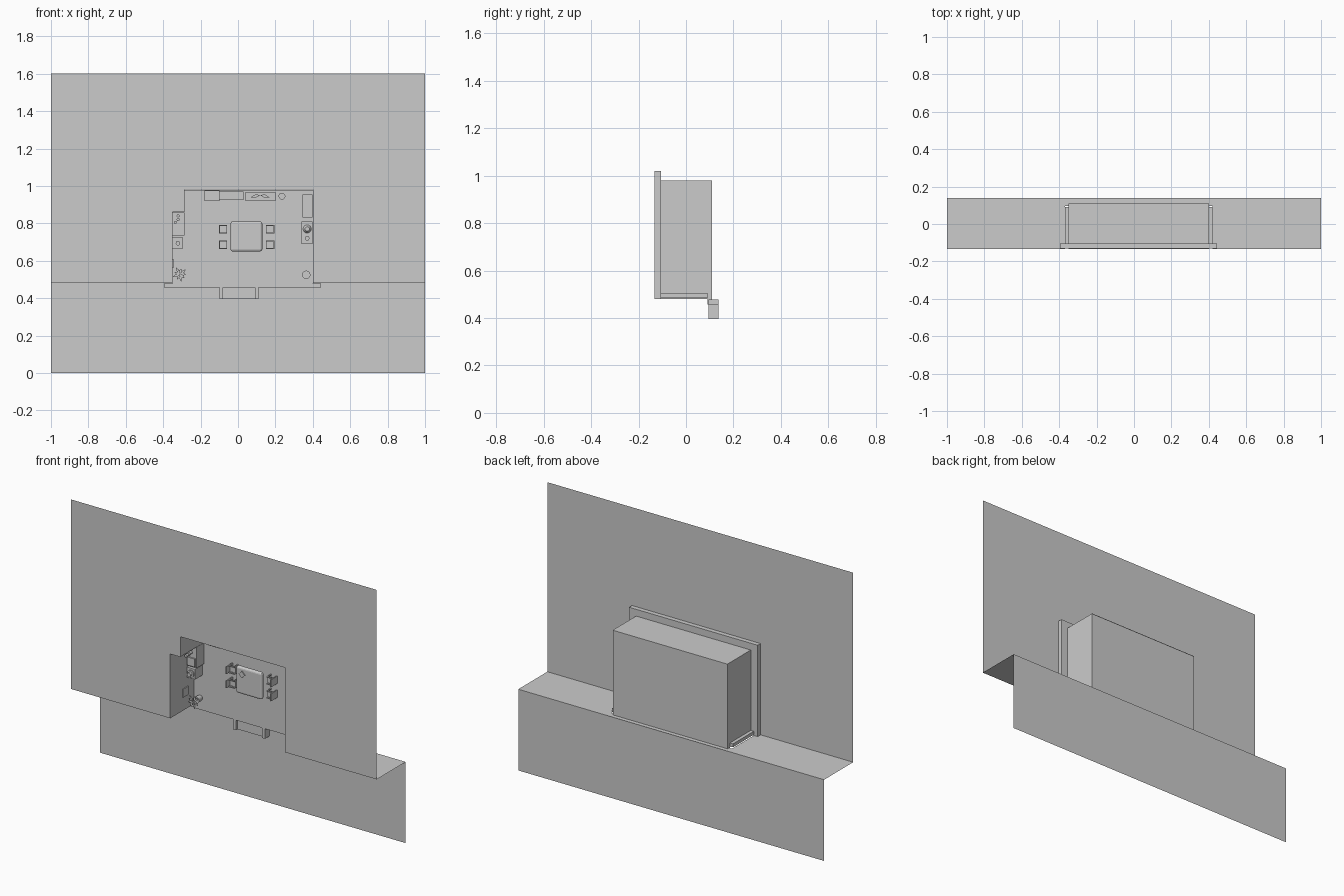
import bpy, bmesh, math
from mathutils import Matrix

cube = bpy.data.objects.get("Cube")
if cube:
    bpy.data.objects.remove(cube, do_unlink=True)

grey = bpy.data.materials.new("plain_grey")
grey.use_nodes = True
COLOUR = (0.6, 0.6, 0.6, 1)
grey.diffuse_color = COLOUR
grey.node_tree.nodes["Principled BSDF"].inputs["Base Color"].default_value = COLOUR

FLOOR = 0.09      # room floor surface; furniture rises from here towards -y
FRONT = -0.133    # plane of the upper sheet
BACK = 0.138      # plane of the lower sheet


def finish(name, bm, smooth=False):
    bmesh.ops.recalc_face_normals(bm, faces=bm.faces[:])
    mesh = bpy.data.meshes.new(name)
    bm.to_mesh(mesh)
    bm.free()
    mesh.materials.append(grey)
    ob = bpy.data.objects.new(name, mesh)
    bpy.context.collection.objects.link(ob)
    if smooth:
        bpy.context.view_layer.objects.active = ob
        ob.select_set(True)
        bpy.ops.object.shade_smooth_by_angle()
        ob.select_set(False)
    return ob


def prism(name, outline, y0, y1=None):
    """Outline in x, z; a flat sheet at y0, or a solid from y0 to y1."""
    bm = bmesh.new()
    face = bm.faces.new([bm.verts.new((x, y0, z)) for x, z in outline])
    if y1 is not None:
        out = bmesh.ops.extrude_face_region(bm, geom=[face], use_keep_orig=True)
        for v in out["geom"]:
            if isinstance(v, bmesh.types.BMVert):
                v.co.y = y1
    return finish(name, bm)


def box(name, x0, x1, z0, z1, y0, y1):
    return prism(name, [(x0, z0), (x1, z0), (x1, z1), (x0, z1)], y0, y1)


def disc(name, x, z, r, y0, y1, r2=None, sides=24):
    """Round part standing on the floor."""
    bm = bmesh.new()
    m = Matrix.Translation((x, (y0 + y1) / 2, z)) @ Matrix.Rotation(math.pi / 2, 4, "X")
    bmesh.ops.create_cone(bm, cap_ends=True, segments=sides, radius1=r,
                          radius2=r if r2 is None else r2, depth=abs(y1 - y0), matrix=m)
    return finish(name, bm, True)


def ribbon(name, path, y0, y1):
    """Open thin wall following a path in x, z."""
    bm = bmesh.new()
    rows = [(bm.verts.new((x, y0, z)), bm.verts.new((x, y1, z))) for x, z in path]
    for a, b in zip(rows, rows[1:]):
        bm.faces.new((a[0], b[0], b[1], a[1]))
    return finish(name, bm)


# Stepped ground sheets with an opening for the room
L, R, BOTTOM, TOP = -0.35, 0.40, 0.48, 0.98
prism("upper_sheet", [(-1, BOTTOM), (L, BOTTOM), (L, 0.86), (-0.285, 0.86), (-0.285, TOP),
                      (R, TOP), (R, BOTTOM), (1, BOTTOM), (1, 1.6), (-1, 1.6)], FRONT)
prism("lower_sheet", [(-1, 0), (1, 0), (1, BOTTOM), (-1, BOTTOM)], BACK)
for side, xa, xb in (("right", -1, -0.37), ("left", 0.42, 1)):
    ribbon(side + "_shelf", [(xa, BOTTOM), (xb, BOTTOM)], FRONT, 0.095)
    ribbon(side + "_shelf_edge", [(xa, BOTTOM), (xb, BOTTOM)], 0.095, BACK)

# Room shell
box("floor_slab", L, R, 0.457, TOP - 0.002, FLOOR, 0.11)
ribbon("room_walls", [(L, BOTTOM), (L, TOP), (R, TOP), (R, BOTTOM)], FRONT, 0.11)
box("corner_pier", L, -0.285, 0.86, TOP, FRONT + 0.001, FLOOR)
prism("wall_cap", [(-0.395, BOTTOM), (L, BOTTOM), (L, TOP), (R, TOP), (R, BOTTOM),
                   (0.445, BOTTOM), (0.445, 1.02), (-0.395, 1.02)], FRONT + 0.001, -0.105)
for x0, x1 in ((-0.37, L), (R, 0.42)):
    box("wall_foot", x0, x1, 0.485, 0.505, -0.105, FLOOR)

# Low front walls, doorway stubs and doorstep
for end, x0, x1, s0, s1 in (("right", -0.395, -0.08, -0.1, -0.08),
                            ("left", 0.09, 0.445, 0.09, 0.11)):
    box(end + "_low_wall", x0, x1, 0.457, 0.478, 0.095, BACK)
    box(end + "_door_stub", s0, s1, 0.395, 0.457, 0.095, BACK)
box("doorstep", -0.08, 0.09, 0.395, 0.478, 0.11, BACK)

# Dining table
table = box("table_top", -0.04, 0.13, 0.65, 0.81, 0.035, 0.06)
bevel = table.modifiers.new("round_corners", "BEVEL")
bevel.width, bevel.segments = 0.012, 3
disc("table_leg", 0.045, 0.73, 0.03, 0.06, FLOOR)
disc("table_mat", 0.003, 0.77, 0.02, 0.029, 0.035, sides=4)

# Chairs, two on each side of the table
for x, out in ((-0.079, -1), (0.171, 1)):
    for z in (0.685, 0.768):
        box("chair_seat", x - 0.02, x + 0.02, z - 0.018, z + 0.018, 0.062, 0.068)
        bx = x + out * 0.02
        box("chair_back", bx - 0.003, bx + 0.003, z - 0.022, z + 0.022, 0.03, FLOOR)
        for dz in (-0.02, 0.02):
            box("chair_arm", x - 0.02, x + 0.02, z + dz - 0.003, z + dz + 0.003, 0.05, 0.057)
            lx = x - out * 0.017
            box("chair_leg", lx - 0.003, lx + 0.003, z + dz - 0.003, z + dz + 0.003, 0.05, FLOOR)

# Units along the top wall
box("tall_cupboard", -0.18, -0.1, 0.92, 0.975, -0.03, FLOOR)
box("low_cupboard", -0.1, 0.03, 0.925, 0.97, 0.03, FLOOR)
box("cupboard_tray", -0.075, 0.02, 0.93, 0.965, 0.022, 0.03)
box("sideboard", 0.04, 0.2, 0.92, 0.968, 0.03, FLOOR)
for tilt in (-1, 1):
    x = 0.118 + tilt * 0.025
    prism("sideboard_branch", [(x - 0.025, 0.945 + tilt * 0.006), (x, 0.935),
                               (x + 0.025, 0.945 - tilt * 0.006), (x, 0.955)], 0.02, 0.03)
disc("round_stool", 0.235, 0.945, 0.018, 0.04, FLOOR)
disc("stool_cushion", 0.235, 0.945, 0.012, 0.034, 0.04)

# Units along the left wall of the model
box("curved_cabinet", 0.345, 0.398, 0.83, 0.955, -0.02, FLOOR)
box("corner_counter", 0.34, 0.398, 0.69, 0.81, 0.03, FLOOR)
disc("counter_bowl", 0.37, 0.77, 0.022, 0.015, 0.03, 0.012)
disc("counter_cup", 0.37, 0.72, 0.012, 0.01, 0.03)
disc("floor_bin", 0.365, 0.525, 0.022, 0.03, FLOOR)

# Kitchen run along the right wall of the model
box("sink_counter", -0.349, -0.285, 0.735, 0.859, 0.02, FLOOR)
box("sink_basin", -0.342, -0.292, 0.742, 0.79, 0.012, 0.02)
disc("sink_tap", -0.335, 0.805, 0.008, -0.01, 0.02)
for z in (0.82, 0.84):
    disc("counter_jar", -0.32, z, 0.008, 0, 0.02)
box("cooker", -0.349, -0.295, 0.665, 0.725, 0.02, FLOOR)
disc("cooker_ring", -0.321, 0.694, 0.021, 0.014, 0.02)
disc("cooker_pot", -0.321, 0.694, 0.012, -0.002, 0.014)
box("wall_picture", -0.349, -0.344, 0.56, 0.61, -0.02, 0.03)

# Potted plant with pointed leaves
disc("plant_pot", -0.31, 0.528, 0.015, 0.05, FLOOR, 0.02)
for i in range(9):
    a = i * math.tau / 9
    c, s = math.cos(a), math.sin(a)
    reach = 0.042 if i % 2 else 0.032
    px, pz = -0.31, 0.528
    mid = reach * 0.55
    prism("plant_leaf", [(px, pz), (px + c * mid - s * 0.007, pz + s * mid + c * 0.007),
                         (px + c * reach, pz + s * reach),
                         (px + c * mid + s * 0.007, pz + s * mid - c * 0.007)],
          0.02 + 0.006 * (i % 3), 0.023 + 0.006 * (i % 3))
disc("plant_stem", -0.31, 0.528, 0.005, 0.02, 0.05)
